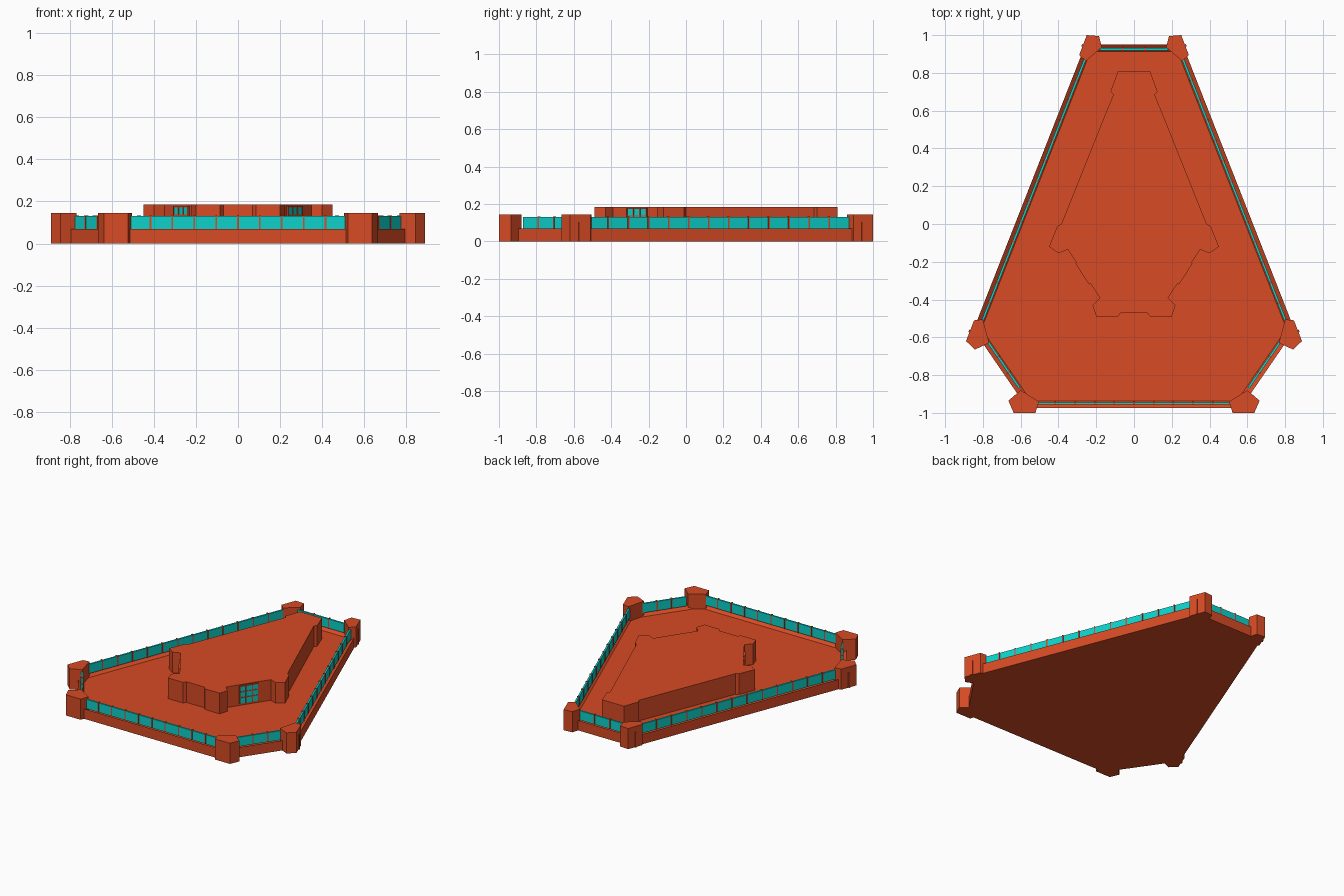
import bpy, bmesh
from mathutils import Vector, Matrix

cube = bpy.data.objects.get("Cube")
if cube:
    bpy.data.objects.remove(cube, do_unlink=True)


def material(name, color):
    m = bpy.data.materials.new(name)
    m.use_nodes = True
    m.diffuse_color = color
    m.node_tree.nodes["Principled BSDF"].inputs["Base Color"].default_value = color
    return m


brick = material("brick_orange", (0.68, 0.07, 0.018, 1))
teal = material("teal_glass", (0.004, 0.64, 0.6, 1))


def finish(name, bm, mat):
    bmesh.ops.recalc_face_normals(bm, faces=bm.faces)
    mesh = bpy.data.meshes.new(name)
    bm.to_mesh(mesh)
    bm.free()
    mesh.materials.append(mat)
    obj = bpy.data.objects.new(name, mesh)
    bpy.context.collection.objects.link(obj)
    return obj


def prism(points, z0, z1):
    """Extrude a flat outline upward; returns the mesh and its top face."""
    bm = bmesh.new()
    base = bm.faces.new([bm.verts.new((x, y, z0)) for x, y in points])
    ext = bmesh.ops.extrude_face_region(bm, geom=[base], use_keep_orig=True)["geom"]
    for v in ext:
        if isinstance(v, bmesh.types.BMVert):
            v.co.z = z1
    bmesh.ops.recalc_face_normals(bm, faces=bm.faces)
    top = next(f for f in ext if isinstance(f, bmesh.types.BMFace))
    return bm, top


def mirrored(half):
    return half + [(-x, y) for x, y in reversed(half)]


def add_box(bm, a, b, t0, t1, z0, z1, depth):
    """Box standing on line a-b, covering the fractions t0 to t1 of it."""
    a, b = Vector(a), Vector(b)
    run = b - a
    mid = a + run * (t0 + t1) / 2
    mat = (Matrix.Translation((mid.x, mid.y, (z0 + z1) / 2))
           @ Matrix.Rotation(run.to_3d().xy.angle_signed(Vector((1, 0))), 4, "Z")
           @ Matrix.Diagonal((run.length * (t1 - t0), depth, z1 - z0, 1)))
    bmesh.ops.create_cube(bm, size=1, matrix=mat)


def flip(points, s):
    return [(x * s, y) for x, y in points]


# Base slab with a sunken courtyard inside a low parapet
bm, top = prism(mirrored([(0.257, 0.95), (0.85, -0.56), (0.565, -0.975)]), 0, 0.07)
bmesh.ops.inset_region(bm, faces=[top], thickness=0.038, use_even_offset=True)
for v in top.verts:
    v.co.z = 0.04
finish("base_and_parapet", bm, brick)

# Central building
bm, top = prism(mirrored([
    (0.085, 0.81), (0.125, 0.70), (0.11, 0.685), (0.385, 0.0), (0.405, -0.01),
    (0.45, -0.12), (0.40, -0.155), (0.35, -0.135), (0.18, -0.39), (0.22, -0.43),
    (0.20, -0.49), (0.085, -0.49), (0.07, -0.47)]), 0.035, 0.185)
finish("central_building", bm, brick)

# Corner towers, with a thin rib on the outer face of the side and back ones
towers = {
    "back": [(0.25, 1.0), (0.185, 0.995), (0.17, 0.935), (0.255, 0.862), (0.29, 0.895)],
    "side": [(0.847, -0.51), (0.80, -0.505), (0.767, -0.63), (0.843, -0.665), (0.889, -0.62)],
    "front": [(0.665, -0.935), (0.60, -0.88), (0.503, -0.94), (0.522, -1.0), (0.637, -1.0)],
}
for s, side in ((1, "left"), (-1, "right")):
    for place, outline in towers.items():
        pts = flip(outline, s)
        bm, top = prism(pts, 0, 0.145)
        finish(f"{place}_{side}_tower", bm, brick)
        if place != "front":
            bm = bmesh.new()
            add_box(bm, pts[-1], pts[0], 0.42, 0.53, 0, 0.105, 0.012)
            finish(f"{place}_{side}_tower_rib", bm, brick)


# Glazed screens between the towers, with posts between the panes
def screen(name, a, b, panes):
    glass, posts = bmesh.new(), bmesh.new()
    add_box(glass, a, b, 0, 1, 0.065, 0.13, 0.012)
    half = 0.004 / (Vector(b) - Vector(a)).length
    for i in range(1, panes):
        add_box(posts, a, b, i / panes - half, i / panes + half, 0.065, 0.134, 0.018)
    finish(name + "_glass", glass, teal)
    finish(name + "_posts", posts, brick)


screen("front_screen", (-0.52, -0.95), (0.52, -0.95), 10)
screen("back_screen", (-0.18, 0.925), (0.18, 0.925), 3)
for s, side in ((1, "left"), (-1, "right")):
    screen(f"{side}_screen", *flip([(0.807, -0.525), (0.26, 0.87)], s), 13)
    screen(f"{side}_diagonal_screen", *flip([(0.776, -0.62), (0.606, -0.868)], s), 3)

# Glazed doorways on the angled front walls of the building
for s, side in ((1, "left"), (-1, "right")):
    a, b = flip([(0.302, -0.209), (0.234, -0.314)], s)
    glass, frame = bmesh.new(), bmesh.new()
    add_box(glass, a, b, 0, 1, 0.055, 0.172, 0.008)
    for t in (0, 0.33, 0.67, 1):
        add_box(frame, a, b, t - 0.025, t + 0.025, 0.055, 0.178, 0.014)
    for z in (0.095, 0.135, 0.175):
        add_box(frame, a, b, 0, 1, z - 0.003, z + 0.003, 0.014)
    finish(f"{side}_doorway_glass", glass, teal)
    finish(f"{side}_doorway_frame", frame, brick)
